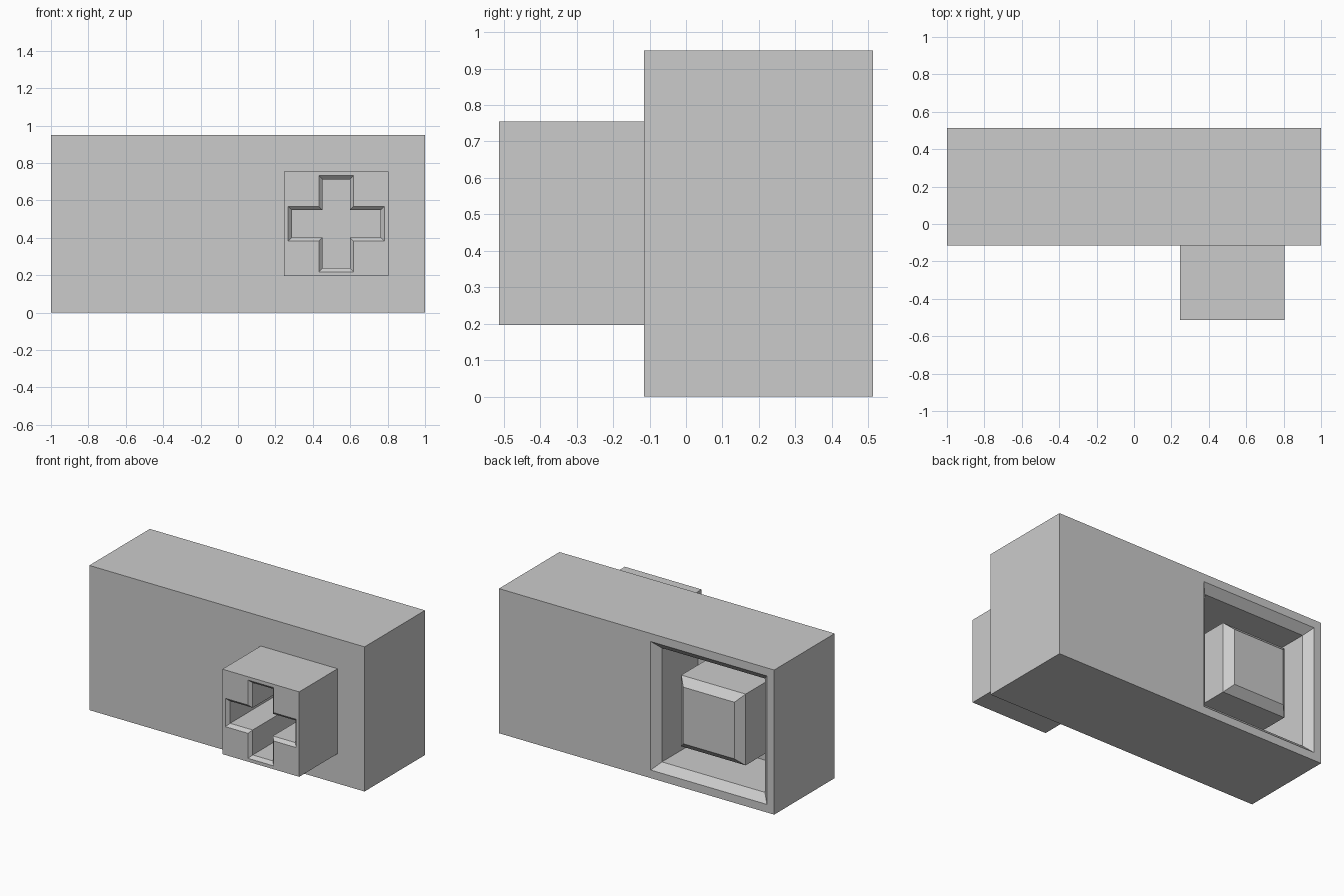
import bpy
import bmesh

cube = bpy.data.objects.get("Cube")
if cube:
    bpy.data.objects.remove(cube, do_unlink=True)

grey = bpy.data.materials.new("plain grey")
grey.use_nodes = True
colour = (0.6, 0.6, 0.6, 1)
grey.diffuse_color = colour
grey.node_tree.nodes["Principled BSDF"].inputs["Base Color"].default_value = colour

CENTRE_X, CENTRE_Z = 0.525, 0.475
FRONT, STEP, BACK = -0.513, -0.115, 0.513


def square(half):
    return [(-half, -half), (half, -half), (half, half), (-half, half)]


def cross(arm, width):
    """Plus-shaped outline, turned one quarter at a time."""
    points = []
    corner = [(width, -arm), (width, -width), (arm, -width)]
    for _ in range(4):
        points += corner
        corner = [(-z, x) for x, z in corner]
    return points


def loft(name, cx, rings):
    """Closed solid through (y, outline) rings stacked along y."""
    bm = bmesh.new()
    loops = [[bm.verts.new((cx + x, y, CENTRE_Z + z)) for x, z in outline]
             for y, outline in rings]
    for a, b in zip(loops, loops[1:]):
        for i in range(len(a)):
            j = (i + 1) % len(a)
            bm.faces.new((a[i], a[j], b[j], b[i]))
    bm.faces.new(loops[0])
    bm.faces.new(loops[-1])
    bmesh.ops.recalc_face_normals(bm, faces=bm.faces)
    mesh = bpy.data.meshes.new(name)
    bm.to_mesh(mesh)
    bm.free()
    mesh.materials.append(grey)
    obj = bpy.data.objects.new(name, mesh)
    bpy.context.collection.objects.link(obj)
    return obj


def combine(target, other, operation):
    """Apply a boolean and drop the helper."""
    mod = target.modifiers.new(operation, "BOOLEAN")
    mod.object = other
    mod.operation = operation
    mod.solver = "EXACT"
    bpy.context.view_layer.objects.active = target
    bpy.ops.object.modifier_apply(modifier=mod.name)
    bpy.data.objects.remove(other, do_unlink=True)


# Main block
slab = [(-1, -CENTRE_Z), (1, -CENTRE_Z), (1, CENTRE_Z), (-1, CENTRE_Z)]
block = loft("block", 0, [(STEP, slab), (BACK, slab)])

# Square boss on the front
boss = loft("boss", CENTRE_X, [(FRONT, square(0.279)), (STEP + 0.1, square(0.279))])
combine(block, boss, "UNION")

# Cross-shaped recess with a chamfered mouth
OVER, LIP = 0.01, 0.02
ARM, WIDTH = 0.257, 0.093
inner = cross(ARM - LIP, WIDTH - LIP)
recess = loft("cross_cutter", CENTRE_X, [
    (FRONT - OVER, cross(ARM + OVER, WIDTH + OVER)),
    (FRONT + LIP, inner),
    (FRONT + 0.5, inner)])
combine(block, recess, "DIFFERENCE")

# Square socket in the back with a chamfered mouth
CHAMFER, SOCKET, DEPTH = 0.048, 0.422, 0.42
socket = loft("socket_cutter", -CENTRE_X, [
    (BACK + OVER, square(SOCKET + OVER)),
    (BACK - CHAMFER, square(SOCKET - CHAMFER)),
    (BACK - DEPTH, square(SOCKET - CHAMFER))])
combine(block, socket, "DIFFERENCE")

# Chamfered peg standing in the socket, flush with the back
PEG = 0.234
loft("peg", -CENTRE_X, [
    (BACK - DEPTH - OVER, square(PEG)),
    (BACK - CHAMFER, square(PEG)),
    (BACK, square(PEG - CHAMFER))])
